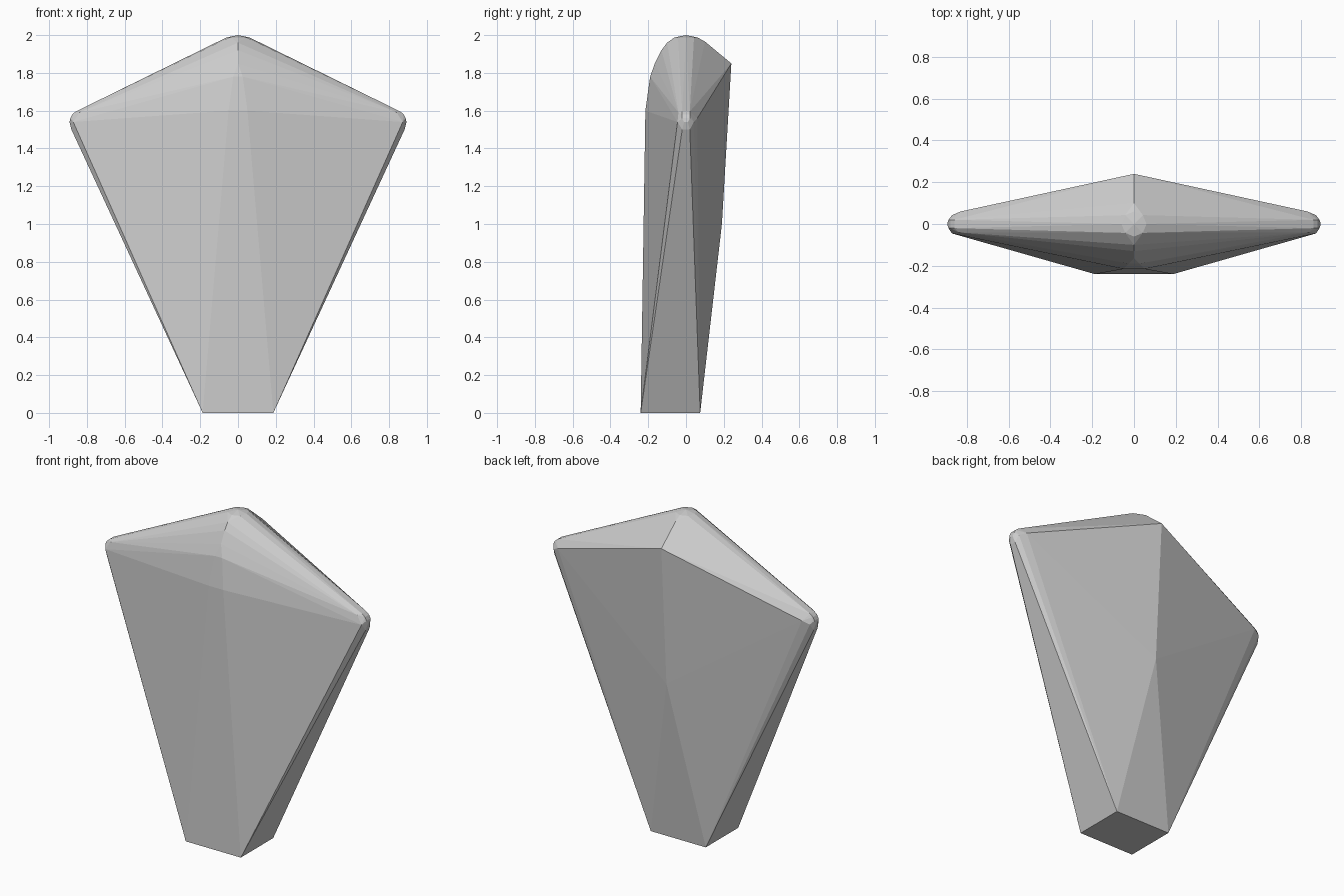
import bpy, bmesh, math

if "Cube" in bpy.data.objects:
    bpy.data.objects.remove(bpy.data.objects["Cube"])

# Grey surface
mat = bpy.data.materials.new("light_grey")
mat.diffuse_color = (0.6, 0.6, 0.6, 1)
mat.use_nodes = True
mat.node_tree.nodes["Principled BSDF"].inputs["Base Color"].default_value = mat.diffuse_color

# Points on the centre plane: rounded crown and creased back
centre = [(-0.19, 1.78), (-0.165, 1.85), (-0.13, 1.92), (-0.10, 1.96),
          (0.10, 1.966), (0.24, 1.85), (0.19, 1.0)]
points = [(0, y, z) for y, z in centre]

# Small cap at the top
points += [(0, 0, 2.0)]
for i in range(8):
    a = math.tau * i / 8
    points.append((0.06 * math.cos(a), 0.06 * math.sin(a), 1.988))

# Mirrored points: square foot, front ridge, rounded side corners
half = [(0.187, -0.24, 0), (0.187, 0.075, 0),
        (0.05, -0.215, 1.6), (0.025, -0.19, 1.78)]
for y in (-0.02, 0.02):
    half += [(0.86, y, 1.595), (0.878, y, 1.58), (0.888, y, 1.56),
             (0.892, y * 0.5, 1.54), (0.882, y, 1.5)]
half += [(0.872, -0.045, 1.54), (0.84, -0.04, 1.59),
         (0.872, 0.042, 1.54), (0.83, 0.06, 1.56)]
for x, y, z in half:
    points += [(x, y, z), (-x, y, z)]

# Tapered body as the hull of its corner points
bm = bmesh.new()
for p in points:
    bm.verts.new(p)
res = bmesh.ops.convex_hull(bm, input=bm.verts)
loose = {g for g in res["geom_interior"] + res["geom_unused"]
         if isinstance(g, bmesh.types.BMVert)}
bmesh.ops.delete(bm, geom=list(loose), context='VERTS')
bmesh.ops.dissolve_limit(bm, angle_limit=math.radians(0.5),
                         verts=bm.verts, edges=bm.edges)
bmesh.ops.recalc_face_normals(bm, faces=bm.faces)

mesh = bpy.data.meshes.new("tapered_body")
bm.to_mesh(mesh)
bm.free()
mesh.materials.append(mat)
body = bpy.data.objects.new("tapered_body", mesh)
bpy.context.collection.objects.link(body)
